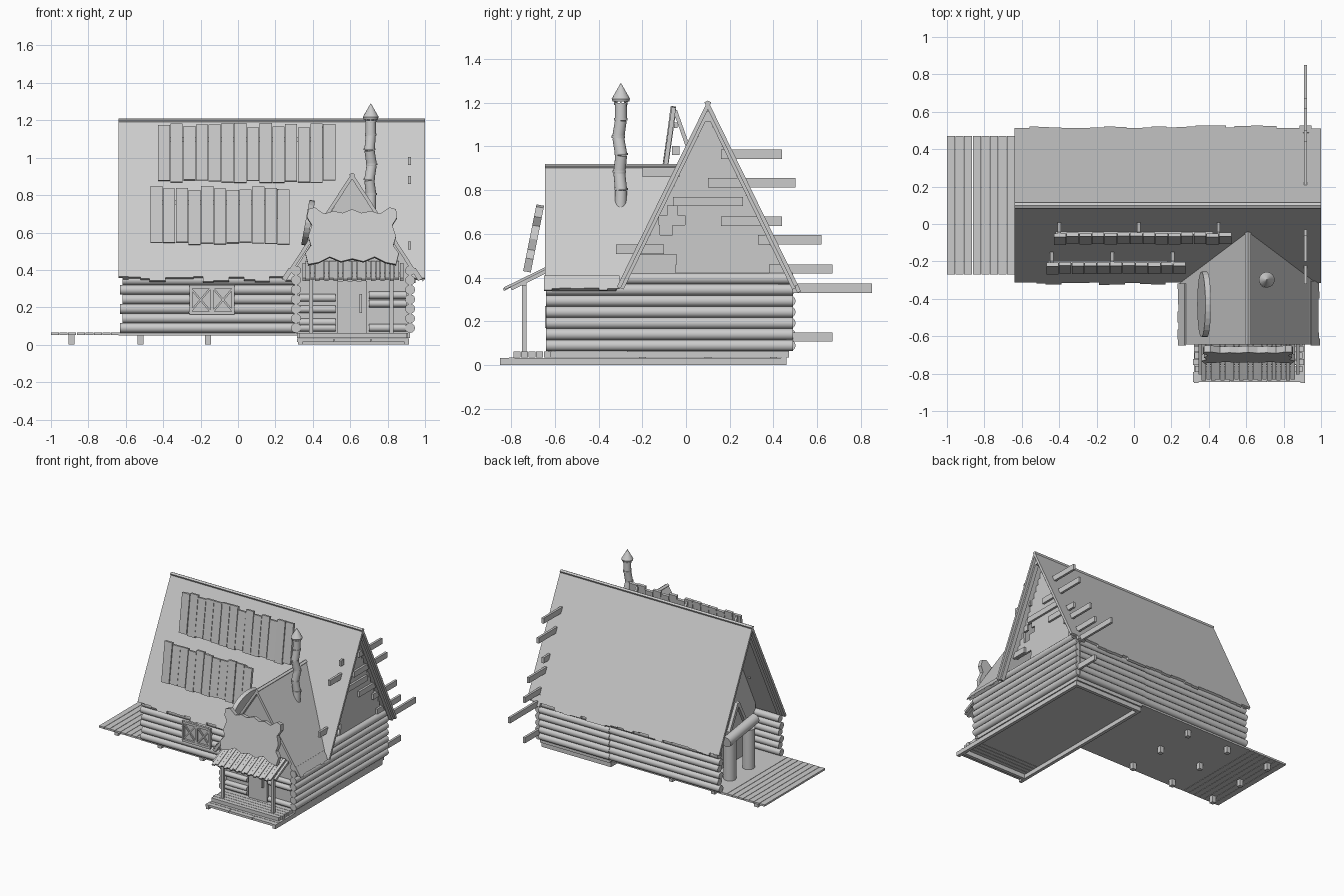
import bpy, bmesh, math, random
from mathutils import Vector, Matrix

if "Cube" in bpy.data.objects:
    bpy.data.objects.remove(bpy.data.objects["Cube"])

random.seed(4)
GREY = bpy.data.materials.new("weathered grey")
GREY.diffuse_color = (0.6, 0.6, 0.6, 1)
GREY.use_nodes = True
GREY.node_tree.nodes["Principled BSDF"].inputs["Base Color"].default_value = GREY.diffuse_color


def finish(name, bm, smooth=False):
    bmesh.ops.recalc_face_normals(bm, faces=bm.faces)
    me = bpy.data.meshes.new(name)
    bm.to_mesh(me)
    bm.free()
    ob = bpy.data.objects.new(name, me)
    bpy.context.collection.objects.link(ob)
    me.materials.append(GREY)
    if smooth:
        bpy.context.view_layer.objects.active = ob
        ob.select_set(True)
        bpy.ops.object.shade_smooth_by_angle(angle=math.radians(40))
        ob.select_set(False)


def box(bm, x0, x1, y0, y1, z0, z1):
    m = Matrix.Translation(((x0 + x1) / 2, (y0 + y1) / 2, (z0 + z1) / 2))
    bmesh.ops.create_cube(bm, size=1, matrix=m @ Matrix.Diagonal((x1 - x0, y1 - y0, z1 - z0, 1)))


def along(a, b):
    a, b = Vector(a), Vector(b)
    d = b - a
    return Matrix.Translation((a + b) / 2) @ d.to_track_quat('Z', 'Y').to_matrix().to_4x4(), d.length


def beam(bm, a, b, w, t):
    m, n = along(a, b)
    bmesh.ops.create_cube(bm, size=1, matrix=m @ Matrix.Diagonal((w, t, n, 1)))


def log(bm, a, b, r, r2=None, seg=12):
    m, n = along(a, b)
    bmesh.ops.create_cone(bm, cap_ends=True, segments=seg, radius1=r, radius2=r if r2 is None else r2,
                          depth=n, matrix=m)


def prism(bm, pts, vec):
    f = bm.faces.new([bm.verts.new(p) for p in pts])
    r = bmesh.ops.extrude_face_region(bm, geom=[f], use_keep_orig=True)
    bmesh.ops.translate(bm, vec=vec, verts=[v for v in r['geom'] if isinstance(v, bmesh.types.BMVert)])


RY, RZ, RUN, DROP = 0.10, 1.21, 0.42, 0.86     # main ridge and slope
WX, WZ, WRUN, WDROP = 0.61, 0.92, 0.37, 0.57   # wing ridge and slope

# main roof: full-length planks with ragged eaves
bm = bmesh.new()
for s in (-1, 1):
    x = -0.64
    while x < 0.999:
        x2 = min(x + random.uniform(0.045, 0.09), 1.0)
        if 1.0 - x2 < 0.03:
            x2 = 1.0
        t = random.uniform(0.98, 1.015)
        y, z = RY + s * RUN * t, RZ - DROP * t
        prism(bm, [(x, RY, RZ), (x2, RY, RZ), (x2, y, z), (x, y, z)], (0, -s * 0.016, -0.008))
        x = x2
finish("main_roof", bm)

# rake trim and ridge beams under the roof
bm = bmesh.new()
for x in (-0.60, 0.965):
    for s in (-1, 1):
        beam(bm, (x, RY, RZ - 0.05), (x, RY + s * (RUN - 0.025), RZ - DROP), 0.03, 0.02)
box(bm, -0.62, 0.98, RY - 0.012, RY + 0.012, RZ - 0.095, RZ - 0.07)
finish("roof_frame", bm)

# wing roof, cut along the valleys
bm = bmesh.new()
for s in (-1, 1):
    xe, ze = WX + s * WRUN, WZ - WDROP
    yv = RY - RUN * (RZ - WZ) / DROP
    prism(bm, [(WX, -0.645, WZ), (WX, yv, WZ), (xe, -0.32, ze), (xe, -0.645, ze)], (-s * 0.016, 0, -0.01))
    y = -0.65
    while y < -0.34:
        w, t = random.uniform(0.03, 0.06), random.uniform(0.99, 1.02)
        p, q = [(WX + s * WRUN * k, WZ - WDROP * k) for k in (0.9, t)]
        prism(bm, [(p[0], y, p[1]), (p[0], y + w, p[1]), (q[0], y + w, q[1]), (q[0], y, q[1])],
              (s * 0.006, 0, 0.004))
        y += w
finish("wing_roof", bm)

# log walls
bm = bmesh.new()
for k in range(7):
    z = 0.09 + 0.051 * k
    log(bm, (0.92, -0.64, z), (0.92, 0.49, z), 0.0265)
    log(bm, (0.31, -0.64, z), (0.31, -0.25, z), 0.0265)
    if k < 6:
        e = 0.012 * (k % 2)
        log(bm, (-0.63 + e, -0.27, z), (0.31, -0.27, z), 0.0265)
        log(bm, (-0.63 + e, 0.47, z), (0.31, 0.47, z), 0.0265)
        log(bm, (0.31, 0.475, z), (0.91, 0.475, z), 0.0265)
finish("log_walls", bm, True)

# short logs beside the door
bm = bmesh.new()
for z in (0.09, 0.12, 0.19, 0.25):
    log(bm, (0.33, -0.62, z), (0.52, -0.62, z), 0.02)
for z in (0.09, 0.22, 0.265):
    log(bm, (0.70, -0.62, z), (0.90, -0.62, z), 0.02)
finish("front_short_logs", bm, True)

# wing front wall, door, handle
bm = bmesh.new()
prism(bm, [(0.31, -0.615, 0.06), (0.92, -0.615, 0.06), (0.92, -0.615, 0.41), (WX, -0.615, 0.89),
           (0.31, -0.615, 0.41)], (0, 0.015, 0))
finish("wing_front_wall", bm)
bm = bmesh.new()
box(bm, 0.53, 0.69, -0.63, -0.612, 0.06, 0.34)
box(bm, 0.65, 0.662, -0.645, -0.63, 0.17, 0.27)
finish("door", bm)

# recessed left wall
bm = bmesh.new()
prism(bm, [(-0.41, -0.26, 0.06), (-0.41, 0.46, 0.06), (-0.41, 0.46, 0.42), (-0.41, RY, 1.17),
           (-0.41, -0.26, 0.42)], (0.02, 0, 0))
finish("left_gable_wall", bm)

# log doorway on the left porch
bm = bmesh.new()
log(bm, (-0.55, 0.25, 0.06), (-0.55, 0.25, 0.37), 0.045)
log(bm, (-0.55, 0.02, 0.06), (-0.55, 0.02, 0.37), 0.045)
log(bm, (-0.56, 0.31, 0.37), (-0.56, -0.04, 0.42), 0.04)
finish("left_log_doorway", bm, True)
bm = bmesh.new()
for y in (0.03, 0.23):
    beam(bm, (-0.53, y, 0.41), (-0.53, 0.13, 0.6), 0.025, 0.025)
finish("doorway_truss", bm)

# right gable: horizontal boards with broken gaps
bm = bmesh.new()
z = 0.37
while z < 1.15:
    h = RUN * (RZ - z - 0.045) / DROP - 0.015
    gap = (-0.25, -0.03) if 0.41 < z < 0.49 else (-0.13, 0.0) if 0.58 < z < 0.7 else None
    if gap:
        g0 = gap[0] + random.uniform(0, 0.05)
        if g0 > RY - h:
            box(bm, 0.895, 0.91, RY - h, g0, z, z + 0.045)
        box(bm, 0.895, 0.91, gap[1] - random.uniform(0, 0.07), RY + h, z, z + 0.045)
    else:
        box(bm, 0.895, 0.91, RY - h, RY + h, z, z + 0.045)
    z += 0.045
finish("right_gable_boards", bm)
bm = bmesh.new()
for y0, y1, z in [(0.16, 0.44, 0.943), (0.10, 0.50, 0.813), (0.16, 0.44, 0.637), (0.33, 0.62, 0.552),
                  (0.38, 0.67, 0.418), (0.42, 0.85, 0.33), (0.46, 0.67, 0.107), (-0.20, -0.03, 0.86),
                  (-0.32, -0.10, 0.508), (-0.06, 0.26, 0.727), (-0.065, -0.03, 0.96)]:
    box(bm, 0.908, 0.926, y0, y1, z, z + 0.043)
finish("loose_gable_boards", bm)

# main floor, left deck planks and stub feet
bm = bmesh.new()
box(bm, -0.64, 0.32, -0.27, 0.47, 0.05, 0.066)
for k in range(8):
    box(bm, -1 + k * 0.046, -1 + k * 0.046 + 0.043, -0.27, 0.47, 0.052, 0.066)
finish("floor_and_left_deck", bm)
bm = bmesh.new()
for x in (-0.89, -0.52, -0.16):
    for y in (-0.2, 0.1, 0.4):
        box(bm, x - 0.016, x + 0.016, y - 0.016, y + 0.016, 0, 0.052)
finish("floor_feet", bm)

# wing base: floor, perimeter frame, porch planks, step
bm = bmesh.new()
box(bm, 0.32, 0.92, -0.62, 0.47, 0.035, 0.062)
for x in (0.32, 0.89):
    box(bm, x, x + 0.025, -0.85, 0.46, 0.0, 0.032)
for y in (-0.81, 0.435):
    box(bm, 0.32, 0.915, y, y + 0.025, 0.0, 0.034)
for k in range(5):
    e = random.uniform(0, 0.015)
    y = -0.79 + k * 0.035
    box(bm, 0.31 + e, 0.915 - e, y, y + 0.032, 0.035, 0.062)
for k in range(3):
    box(bm, 0.315 + k * 0.2, 0.512 + k * 0.2, -0.845, -0.79, 0.015, 0.032)
finish("wing_base", bm)

# porch posts, beams and slat roof
bm = bmesh.new()
for x in (0.39, 0.82):
    box(bm, x - 0.011, x + 0.011, -0.751, -0.729, 0.06, 0.385)
for x in (0.355, 0.875):
    beam(bm, (x, -0.80, 0.35), (x, -0.64, 0.43), 0.018, 0.018)
box(bm, 0.35, 0.88, -0.75, -0.73, 0.365, 0.385)
finish("porch_frame", bm)
bm = bmesh.new()
for k in range(20):
    x = 0.373 + k * 0.025
    d = 0.006 * (k % 2)
    beam(bm, (x, -0.835 + d, 0.345 + d), (x, -0.64, 0.443), 0.023, 0.012)
finish("porch_roof_slats", bm)

# carved plaque above the porch, leaning back
half = [(0.05, .125), (.10, .135), (.15, .12), (.20, .155), (.235, .145), (.24, .10), (.215, .06), (.235, 0),
        (.22, -.05), (.25, -.09), (.235, -.15), (.18, -.14), (.12, -.11), (.06, -.135)]
outline = [(0, .145)] + half + [(0, -.12)] + [(-x, z) for x, z in reversed(half)]
bm = bmesh.new()
prism(bm, [(0.61 + x, -0.715 + z * 0.2, 0.58 + z) for x, z in outline], (0, 0.035, -0.006))
finish("carved_plaque", bm)

# two leaning plank panels on the front slope
for name, x0, n, z0, z1, yb in [("upper", -0.43, 14, 0.87, 1.175, -0.10), ("lower", -0.47, 11, 0.54, 0.84, -0.257)]:
    bm = bmesh.new()
    for k in range(n):
        x = x0 + (k + 0.5) * 0.068
        a, b = z0 + random.uniform(-0.005, 0.012), z1 + random.uniform(-0.015, 0.01)
        j = random.uniform(-0.003, 0.003)
        beam(bm, (x, yb + j, a), (x, yb + 0.042 + j, b), 0.065, 0.02)
    finish(name + "_plank_panel", bm)
    bm = bmesh.new()
    box(bm, x0 + 0.01, x0 + n * 0.068 - 0.1, yb + 0.045, yb + 0.06, z1 - 0.09, z1 - 0.065)
    for k in range(3):
        x = x0 + 0.03 + k * (n * 0.068 - 0.1) / 2
        beam(bm, (x, yb + 0.05, z1 - 0.01), (x, yb + 0.11, z1 - 0.18), 0.018, 0.018)
    finish(name + "_panel_props", bm)

# oval board standing on the wing's left slope
bm = bmesh.new()
ring = [(0.36 + 0.022 * math.sin(a), -0.43 + 0.175 * math.cos(a), 0.655 + 0.12 * math.sin(a))
        for a in [math.tau * k / 28 for k in range(28)]]
prism(bm, ring, (0.03, 0, -0.006))
finish("oval_board", bm)

# crooked chimney pipe with cap
bm = bmesh.new()
pts = [(0.71, -0.30, 0.70), (0.712, -0.297, 0.80), (0.702, -0.305, 0.88), (0.715, -0.296, 0.96),
       (0.703, -0.31, 1.04), (0.71, -0.298, 1.12), (0.71, -0.298, 1.19)]
for a, b in zip(pts, pts[1:]):
    log(bm, a, b, 0.028, 0.027, 16)
for p in pts[1:]:
    log(bm, p, (p[0], p[1], p[2] + 0.01), 0.031, seg=16)
for k in range(8):
    a = math.tau * k / 8
    c, s = math.cos(a), math.sin(a)
    beam(bm, (0.71 + 0.025 * c, -0.298 + 0.025 * s, 1.19), (0.71 + 0.032 * c, -0.298 + 0.032 * s, 1.222), 0.007, 0.007)
log(bm, (0.71, -0.298, 1.205), (0.71, -0.298, 1.218), 0.038, 0.042, 16)
log(bm, (0.71, -0.298, 1.218), (0.71, -0.298, 1.29), 0.042, 0.001, 16)
finish("chimney", bm, True)

# front window: pane, frame and crossed bars
bm = bmesh.new()
x0, x1, z0, z1, y = -0.26, -0.02, 0.17, 0.31, -0.305
xm = (x0 + x1) / 2
box(bm, x0, x1, -0.298, -0.26, z0, z1)
for x in (x0 + 0.008, xm, x1 - 0.008):
    beam(bm, (x, y, z0), (x, y, z1), 0.016, 0.02)
for z in (z0, z1):
    beam(bm, (x0, y, z), (x1, y, z), 0.018, 0.018)
for a, b in ((x0, xm), (xm, x1)):
    beam(bm, (a, y, z0), (b, y, z1), 0.01, 0.01)
    beam(bm, (a, y, z1), (b, y, z0), 0.01, 0.01)
finish("front_window", bm)
